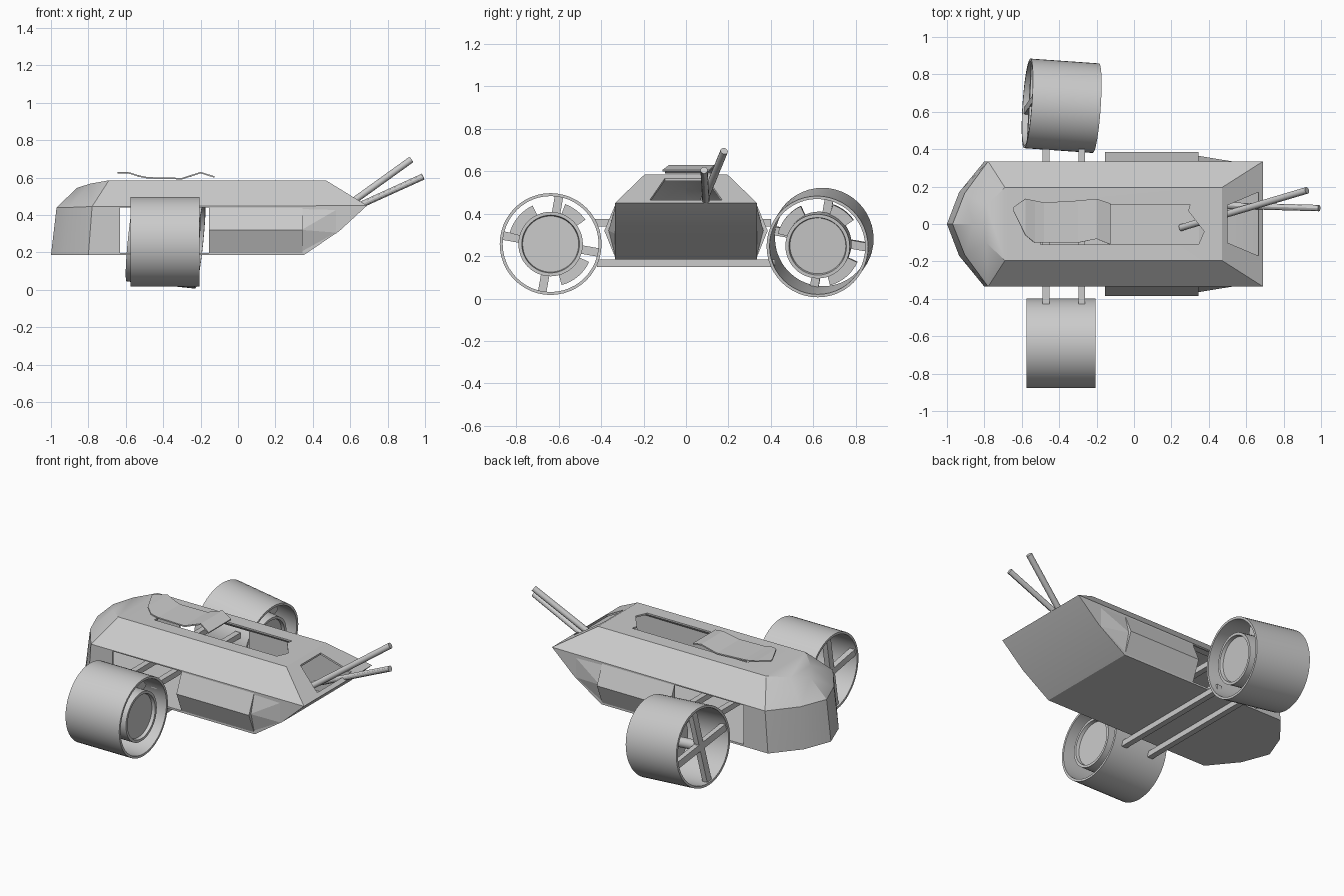
import bpy, bmesh
from math import radians, cos, sin, pi
from mathutils import Matrix, Vector

old = bpy.data.objects.get("Cube")
if old:
    bpy.data.objects.remove(old, do_unlink=True)

GREY = (0.6, 0.6, 0.6, 1)
grey = bpy.data.materials.new("hull grey")
grey.use_nodes = True
grey.diffuse_color = GREY
grey.node_tree.nodes["Principled BSDF"].inputs["Base Color"].default_value = GREY


def finish(bm, name, matrix=None):
    """Turn a bmesh into a named, shaded object."""
    bmesh.ops.recalc_face_normals(bm, faces=bm.faces)
    mesh = bpy.data.meshes.new(name)
    bm.to_mesh(mesh)
    bm.free()
    mesh.materials.append(grey)
    ob = bpy.data.objects.new(name, mesh)
    bpy.context.collection.objects.link(ob)
    if matrix:
        ob.matrix_world = matrix
    return ob


def smooth(ob):
    bpy.ops.object.select_all(action="DESELECT")
    ob.select_set(True)
    bpy.context.view_layer.objects.active = ob
    bpy.ops.object.shade_smooth_by_angle(angle=radians(30))


def convex(points, name):
    bm = bmesh.new()
    for p in points:
        bm.verts.new(p)
    bmesh.ops.convex_hull(bm, input=bm.verts)
    bmesh.ops.dissolve_limit(bm, angle_limit=radians(1), verts=bm.verts, edges=bm.edges)
    return finish(bm, name)


def box(lo, hi, name, matrix=None):
    bm = bmesh.new()
    bmesh.ops.create_cube(bm, size=1)
    lo, hi = Vector(lo), Vector(hi)
    for v in bm.verts:
        v.co = (lo + hi) / 2 + v.co * (hi - lo)
    return finish(bm, name, matrix)


def prism(outline, z0, z1, name):
    bm = bmesh.new()
    face = bm.faces.new([bm.verts.new((x, y, z0)) for x, y in outline])
    new = bmesh.ops.extrude_face_region(bm, geom=[face])["geom"]
    top = [g for g in new if isinstance(g, bmesh.types.BMVert)]
    bmesh.ops.translate(bm, verts=top, vec=(0, 0, z1 - z0))
    return finish(bm, name)


def lathe(profile, name, matrix, start=0, sweep=360, steps=48):
    """Spin a closed (axial, radius) profile about the x axis."""
    bm = bmesh.new()
    turn = Matrix.Rotation(radians(start - 90), 3, "X")
    verts = [bm.verts.new(turn @ Vector((a, 0, r))) for a, r in profile]
    edges = [bm.edges.new((v, verts[i - 1])) for i, v in enumerate(verts)]
    geom = verts + edges
    if sweep < 360:
        geom.append(bm.faces.new(verts))
    bmesh.ops.spin(bm, geom=geom, cent=(0, 0, 0), axis=(1, 0, 0), angle=radians(sweep),
                   steps=steps, use_merge=sweep == 360)
    bmesh.ops.remove_doubles(bm, verts=bm.verts, dist=0.0005)
    smooth(finish(bm, name, matrix))


def rod(a, b, radius, name):
    a, b = Vector(a), Vector(b)
    bm = bmesh.new()
    bmesh.ops.create_cone(bm, segments=12, radius1=radius, radius2=radius,
                          depth=(b - a).length, cap_ends=True)
    turn = (b - a).to_track_quat("Z", "Y").to_matrix().to_4x4()
    smooth(finish(bm, name, Matrix.Translation((a + b) / 2) @ turn))


# Hull: one half of the outline, mirrored across y
half = [(-1, 0, .185), (-.935, .17, .185), (-.8, .335, .185), (.35, .335, .185),
        (-.97, 0, .44), (-.905, .165, .44), (-.78, .335, .445),
        (.54, .335, .312), (.69, .335, .45),
        (-.86, 0, .545), (-.79, .1, .567), (-.69, .195, .585), (.47, .195, .585)]
hull = convex(half + [(x, -y, z) for x, y, z in half if y], "hull")
shell = hull.modifiers.new("shell", "SOLIDIFY")
shell.thickness = 0.01
shell.offset = -1
shell.use_even_offset = True

# Openings: wheel bay, torn roof slot, tail hatch
cutters = [
    box((-.63, -.6, .197), (-.15, .6, .44), "wheel_bay_cutter"),
    prism([(-.5, -.11), (.345, -.11), (.375, -.04), (.29, .07), (.3, .105), (-.5, .105)],
          .5, .7, "roof_slot_cutter"),
    prism([(.5, -.1), (.665, -.17), (.665, .17), (.5, .1)], .445, .7, "tail_hatch_cutter"),
]
for c in cutters:
    c.hide_render = True
    cut = hull.modifiers.new(c.name, "BOOLEAN")
    cut.operation = "DIFFERENCE"
    cut.solver = "EXACT"
    cut.object = c
bpy.context.view_layer.update()
bpy.context.view_layer.objects.active = hull
for m in list(hull.modifiers):
    bpy.ops.object.modifier_apply(modifier=m.name)
for c in cutters:
    bpy.data.objects.remove(c, do_unlink=True)
smooth(hull)

# Side sponsons with a tapering tail
for side, tag in ((1, "back"), (-1, "front")):
    def wedge(x, peak):
        return [(x, side * y, z) for y, z in ((.33, .185), (.33, .45), (peak, .32))]
    convex(wedge(-.155, .385) + wedge(.345, .385), tag + "_sponson")
    convex(wedge(.34, .365) + [(.53, side * .334, .305), (.53, side * .334, .43)],
           tag + "_sponson_taper")

# Bent, torn roof panel: stations of x, near y, far y, height
bm = bmesh.new()
stations = [(-.645, .07, .09, .63), (-.58, -.06, .135, .628), (-.53, -.1, .125, .612),
            (-.48, -.1, .115, .602), (-.3, -.1, .125, .598), (-.2, -.08, .135, .63),
            (-.125, -.11, .11, .607)]
rows = [(bm.verts.new((x, a, z)), bm.verts.new((x, b, z))) for x, a, b, z in stations]
for (a, b), (c, d) in zip(rows, rows[1:]):
    bm.faces.new((a, c, d, b))
panel = finish(bm, "torn_roof_panel")
panel.modifiers.new("thickness", "SOLIDIFY").thickness = 0.008

# Axle beams running under and through the hull
for x in (-.47, -.28):
    box((x - .018, -.42, .15), (x + .018, .42, .184), "lower_axle_beam")
    box((x - .018, -.43, .34), (x + .018, .4, .374), "upper_axle_beam")

# Tail poles
rod((.25, -.02, .21), (.925, .18, .695), .018, "long_tail_pole")
rod((.45, .1, .36), (.99, .085, .605), .017, "short_tail_pole")


def wheel(tag, matrix):
    lathe([(-.185, .24), (.185, .24), (.185, .226), (-.185, .226)], tag + "_wheel_rim", matrix)
    lathe([(.15, 0), (.15, .132), (.17, .136), (.17, .152), (.05, .152), (.05, 0)],
          tag + "_wheel_hub", matrix)
    lathe([(-.16, 0), (-.16, .03), (.06, .03), (.06, 0)], tag + "_wheel_shaft", matrix)
    for start, sweep in ((35, 35), (115, 50), (-75, 50)):
        lathe([(.06, .145), (.09, .145), (.09, .2), (.06, .2)],
              tag + "_hub_flange", matrix, start, sweep, 8)
    for angle in (-10, 80):
        box((-.175, -.23, -.02), (-.14, .23, .02), tag + "_wheel_spoke",
            matrix @ Matrix.Rotation(radians(angle), 4, "X"))


# Front wheel is straight; back wheel is knocked askew
wheel("front", Matrix.Translation((-.39, -.638, .257)))
wheel("back", Matrix.Translation((-.387, .632, .264))
      @ Matrix.Rotation(radians(-4), 4, "Z") @ Matrix.Rotation(radians(6), 4, "Y"))
